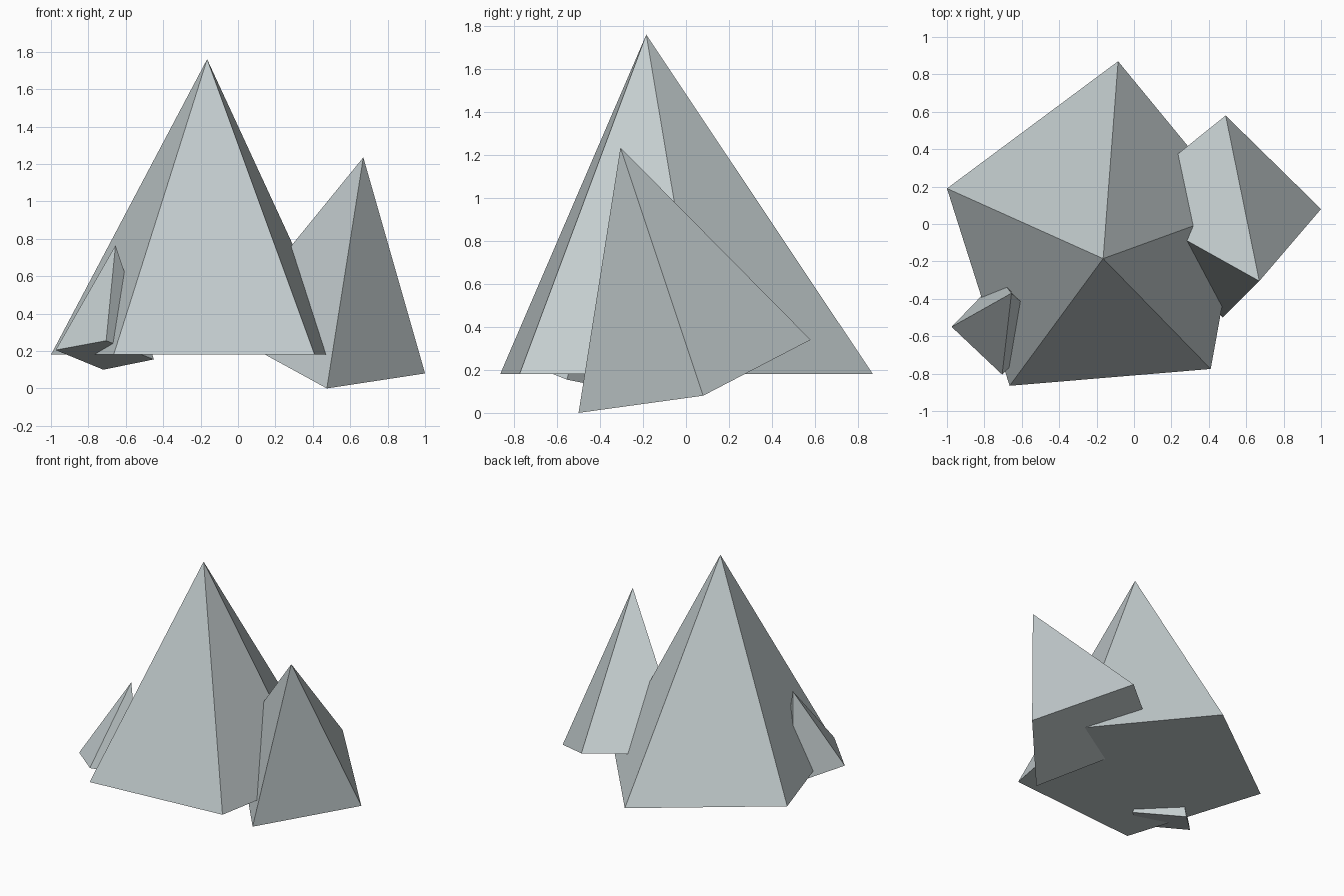
import bpy
import bmesh
from mathutils import Vector

cube = bpy.data.objects.get("Cube")
if cube:
    bpy.data.objects.remove(cube, do_unlink=True)

# Single pale stone colour
stone = bpy.data.materials.new("pale grey stone")
stone.use_nodes = True
colour = (0.55, 0.61, 0.62, 1.0)
stone.diffuse_color = colour
bsdf = next(n for n in stone.node_tree.nodes if n.type == "BSDF_PRINCIPLED")
bsdf.inputs["Base Color"].default_value = colour
bsdf.inputs["Roughness"].default_value = 0.9


def pyramid(name, apex, base):
    """Closed flat-shaded spike: a fan of sides from the apex to a capped base."""
    bm = bmesh.new()
    tip = bm.verts.new(Vector(apex))
    ring = [bm.verts.new(Vector(p)) for p in base]
    for a, b in zip(ring, ring[1:] + ring[:1]):
        bm.faces.new((tip, a, b))
    bm.faces.new(ring[::-1])
    bmesh.ops.recalc_face_normals(bm, faces=bm.faces[:])
    mesh = bpy.data.meshes.new(name)
    bm.to_mesh(mesh)
    bm.free()
    mesh.materials.append(stone)
    obj = bpy.data.objects.new(name, mesh)
    bpy.context.collection.objects.link(obj)
    return obj


# Tall five-sided rock with a level base
GROUND = 0.18
outline = [(-0.665, -0.865), (0.41, -0.775), (0.565, 0.08), (-0.085, 0.87), (-1.0, 0.19)]
pyramid("main_rock", (-0.165, -0.185, 1.76), [(x, y, GROUND) for x, y in outline])

# Medium four-sided rock, tilted, leaning into the tall one
pyramid("side_rock", (0.67, -0.305, 1.235),
        [(0.475, -0.5, 0.0), (1.0, 0.08, 0.08), (0.49, 0.58, 0.34), (-0.086, 0.117, 0.307)])

# Small four-sided rock, tilted, at the front right corner
pyramid("small_rock", (-0.655, -0.37, 0.765),
        [(-0.975, -0.55, 0.205), (-0.705, -0.805, 0.255), (-0.45, -0.555, 0.155), (-0.72, -0.285, 0.10)])
